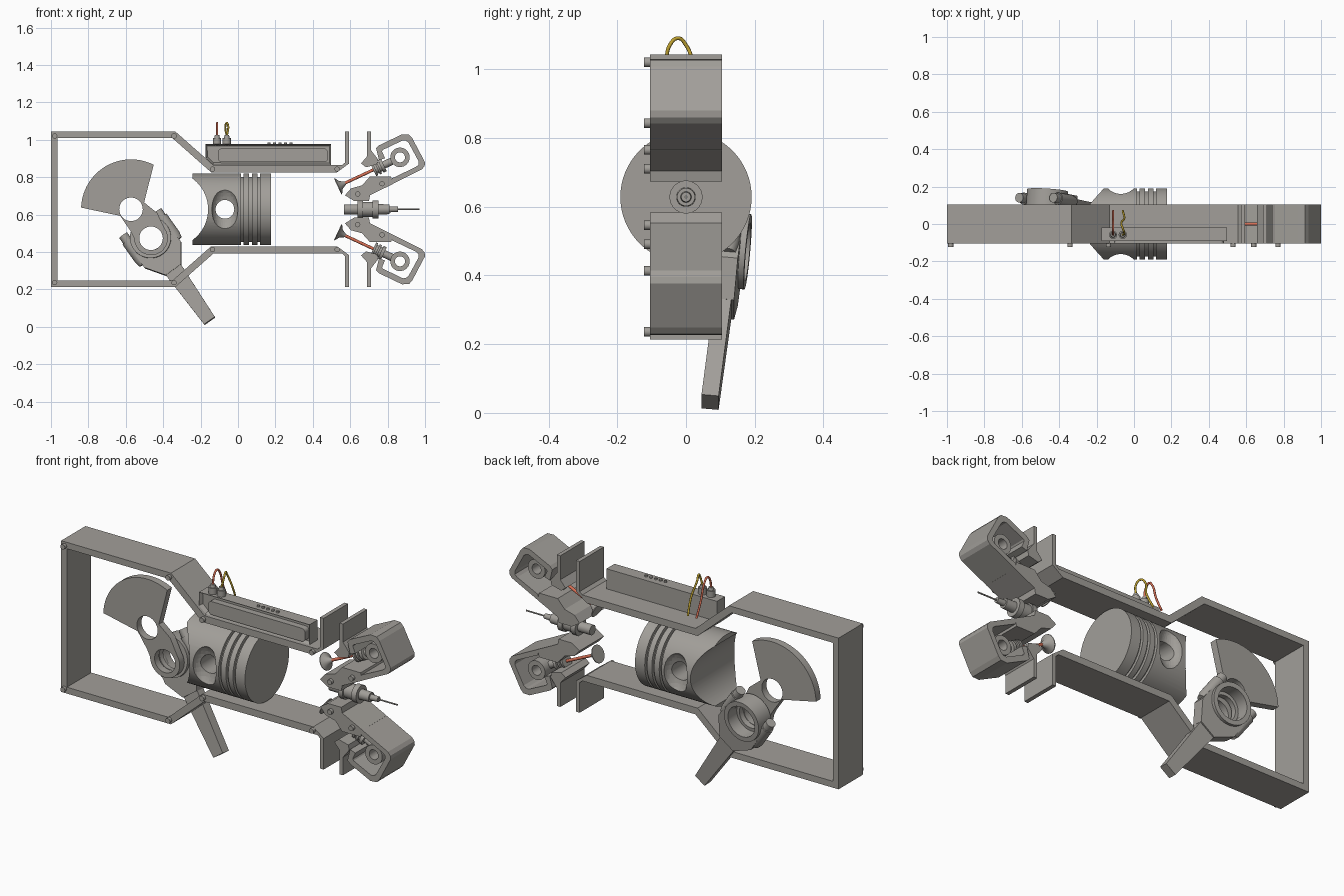
import bpy, bmesh, math
from mathutils import Vector, Matrix

if "Cube" in bpy.data.objects:
    bpy.data.objects.remove(bpy.data.objects["Cube"])

AX = 0.628   # height of the cylinder axis; profile heights are relative to it


def material(name, rgb):
    m = bpy.data.materials.new(name)
    m.diffuse_color = (*rgb, 1)
    m.use_nodes = True
    m.node_tree.nodes["Principled BSDF"].inputs["Base Color"].default_value = m.diffuse_color
    return m


GREY = material("warm_grey_metal", (0.36, 0.345, 0.32))
RED = material("copper_red", (0.68, 0.16, 0.09))
YELLOW = material("mustard_yellow", (0.52, 0.36, 0.03))


def finish(name, bm, mat, matrix=None, smooth=False):
    bmesh.ops.recalc_face_normals(bm, faces=bm.faces)
    me = bpy.data.meshes.new(name)
    bm.to_mesh(me)
    bm.free()
    ob = bpy.data.objects.new(name, me)
    bpy.context.collection.objects.link(ob)
    me.materials.append(mat)
    if matrix:
        me.transform(matrix)
    if smooth:
        smooth_shade(ob)
    return ob


def activate(ob):
    bpy.ops.object.select_all(action='DESELECT')
    ob.select_set(True)
    bpy.context.view_layer.objects.active = ob


def smooth_shade(ob):
    activate(ob)
    bpy.ops.object.shade_smooth_by_angle(angle=math.radians(35))


def prism(name, pts, y0, y1, matrix=Matrix.Translation((0, 0, AX)), mat=GREY, smooth=False, inset=None):
    """Extrude an (x, height) outline along y; inset recesses the front face."""
    bm = bmesh.new()
    a = [bm.verts.new((x, y0, h)) for x, h in pts]
    b = [bm.verts.new((x, y1, h)) for x, h in pts]
    front = bm.faces.new(a)
    bm.faces.new(b[::-1])
    for i in range(len(a)):
        j = (i + 1) % len(a)
        bm.faces.new((a[j], a[i], b[i], b[j]))
    bmesh.ops.recalc_face_normals(bm, faces=bm.faces)
    if inset:
        bmesh.ops.inset_region(bm, faces=[front], thickness=inset, depth=0)
        for v in front.verts:
            v.co.y += 0.02
    return finish(name, bm, mat, matrix, smooth)


def lathe(name, profile, origin, axis, mat=GREY, segs=32, closed=False, matrix=None):
    """Revolve (distance, radius) points about an axis."""
    bm = bmesh.new()
    rings = [[bm.verts.new((r * math.cos(k * math.tau / segs), r * math.sin(k * math.tau / segs), t))
              for k in range(segs)] for t, r in profile]
    pairs = list(zip(rings, rings[1:]))
    if closed:
        pairs.append((rings[-1], rings[0]))
    else:
        bm.faces.new(rings[0])
        bm.faces.new(rings[-1])
    for p, q in pairs:
        for k in range(segs):
            j = (k + 1) % segs
            bm.faces.new((p[k], p[j], q[j], q[k]))
    m = Matrix.Translation(origin) @ Vector(axis).to_track_quat('Z', 'Y').to_matrix().to_4x4()
    return finish(name, bm, mat, matrix @ m if matrix else m, True)


def cut(ob, *cutters):
    for c in cutters:
        c.hide_render = True
        mod = ob.modifiers.new("cut", 'BOOLEAN')
        mod.operation, mod.solver, mod.object = 'DIFFERENCE', 'EXACT', c
        activate(ob)
        bpy.ops.object.modifier_apply(modifier=mod.name)
        bpy.data.objects.remove(c)
    smooth_shade(ob)


def arc(cx, ch, r, a0, a1, n):
    return [(cx + r * math.cos(math.radians(a0 + (a1 - a0) * i / n)),
             ch + r * math.sin(math.radians(a0 + (a1 - a0) * i / n))) for i in range(n + 1)]


def flip(pts, s):
    return [(x, h * s) for x, h in pts]


# Engine casing: one open C-shaped wall, symmetric about the axis
half = [(-1, .415), (-.334, .415), (-.131, .236), (.556, .236), (.572, .25), (.572, .415),
        (.594, .415), (.594, .245), (.53, .198), (-.144, .198), (-.35, .38), (-.965, .38)]
prism("casing", half + flip(half, -1)[::-1], -.105, .105)

# Cylinder head halves, valves and bolts, mirrored above and below the axis
cover = [(.754, .262), (.738, .326), (.754, .342), (.877, .401), (.915, .399), (.932, .38),
         (1.0, .251), (.998, .232), (.984, .214), (.824, .134), (.824, .166), (.952, .227),
         (.966, .24), (.966, .256), (.912, .356), (.898, .367), (.882, .369), (.775, .318),
         (.770, .310), (.786, .273)]
port = [(.572, .075), (.604, .112), (.663, .128), (.706, .176), (.818, .176), (.829, .136),
        (.706, .075), (.70, .045), (.62, .045)]
flange = [(.69, .415), (.711, .415), (.711, .316), (.749, .267), (.743, .24), (.684, .225),
          (.658, .246), (.69, .283)]
bolts = [(-.98, .392), (-.342, .392), (-.136, .215), (.53, .215), (.64, .082), (.77, .137)]
for s, side in ((1, "upper"), (-1, "lower")):
    prism(side + "_valve_cover", flip(cover, s), -.105, .105)
    prism(side + "_port_block", flip(port, s), -.105, .105)
    prism(side + "_head_flange", flip(flange, s), -.105, .105)
    lathe(side + "_camshaft", [(-.06, .027), (-.06, .052), (.06, .052), (.06, .027)],
          (.866, 0, AX + .278 * s), (0, 1, 0), closed=True)
    base, up = (.533, 0, AX + .122 * s), (.906, 0, .423 * s)
    lathe(side + "_valve_head", [(0, .047), (.004, .047), (.02, .022), (.045, .009)], base, up)
    lathe(side + "_valve_stem", [(.03, .008), (.23, .008)], base, up, RED, 16)
    lathe(side + "_valve_spring", [(.21, .037), (.222, .037), (.222, .028), (.232, .028), (.232, .037),
          (.244, .037), (.244, .028), (.254, .028), (.254, .037), (.272, .037), (.272, .02), (.32, .02)],
          base, up)
    for i, (x, h) in enumerate(bolts):
        lathe(f"{side}_bolt_{i}", [(0, .014), (.028, .014)], (x, -.122, AX + h * s), (0, 1, 0), segs=12)

# Spark plug on the axis
lathe("spark_plug", [(.567, .027), (.64, .027), (.64, .048), (.668, .048), (.668, .04), (.72, .04),
                     (.72, .048), (.75, .048), (.75, .028), (.81, .026), (.81, .016), (.855, .014),
                     (.855, .004), (.97, .004)], (0, 0, AX), (1, 0, 0))

# Piston: ring grooves in the profile, then scalloped skirt, pin hole and side recesses
prof = [(-.243, .191)]
for g in (.015, .06, .103):
    prof += [(g, .191), (g, .174), (g + .014, .174), (g + .014, .191)]
piston = lathe("piston", prof + [(.176, .191)], (0, 0, AX), (1, 0, 0), segs=64)
cutters = [lathe("skirt_cutter", [(-.4, .204), (.4, .204)], (-.364, 0, AX), (0, 1, 0), segs=64),
           lathe("pin_cutter", [(-.4, .05), (.4, .05)], (-.07, 0, AX), (0, 1, 0))]
for s in (-1, 1):
    bm = bmesh.new()
    bmesh.ops.create_uvsphere(bm, u_segments=32, v_segments=16, radius=1)
    cutters.append(finish("recess_cutter", bm, GREY, Matrix.Translation((-.07, .195 * s, AX))
                          @ Matrix.Diagonal((.07, .06, .125, 1))))
cut(piston, *cutters)

# Crank web: counterweight fan joined to the crank pin eye
cx, px, ph = -.572, -.465, -.155
web = arc(cx, 0, .267, 63, 178, 28) + [(cx - .058, -.035), (cx, -.12)] + \
    arc(px, ph, .09, 180, 395, 20) + [(cx + .14, -.02), (cx + .07, .037)]
crank = prism("crank_web", web, .03, .07)
cut(crank, *[lathe("eye_cutter", [(-.4, .063), (.4, .063)], (x, 0, AX + h), (0, 1, 0))
             for x, h in ((cx, 0), (px, ph))])

# Connecting rod, tilted: local x is width, y thickness, z along the rod
z = Vector((-.313, .06, .441)).normalized()
x = Vector((.816, 0, .578)).normalized()
y = z.cross(x)
rod = Matrix.Translation((px, .13, AX + ph)) @ Matrix((x, y, z)).transposed().to_4x4()
prism("rod_shank", [(-.035, -.545), (.035, -.545), (.05, -.2), (-.05, -.2)], -.025, .025, rod)
shoulder = [(-.05, -.21), (-.12, -.11), (-.12, -.03), (-.1, -.04), (-.085, -.065), (-.05, -.09)]
prism("rod_shoulder", shoulder + [(-a, b) for a, b in shoulder[::-1]], -.033, .033, rod)
lathe("rod_big_end", [(-.05, .068), (-.05, .11), (.05, .11), (.05, .085), (-.02, .085), (-.02, .068)],
      (0, 0, 0), (0, 1, 0), closed=True, matrix=rod, segs=40)
for s in (-1, 1):
    lathe("rod_bolt_boss", [(-.09, .025), (-.06, .032), (.06, .032), (.06, .026), (.1, .026)],
          (.112 * s, 0, 0), (0, 0, 1), matrix=rod, segs=20)

# Ignition box with recessed front, rounded bar and vent studs
prism("ignition_box", [(-.174, .348), (.497, .348), (.497, .238), (-.135, .238), (-.174, .275)],
      -.09, -.02, inset=.012)
bar = arc(.46, .305, .02, 90, 0, 5) + arc(.46, .272, .02, 0, -90, 5) + \
    arc(-.087, .272, .02, -90, -180, 5) + arc(-.087, .305, .02, 180, 90, 5)
prism("front_bar", bar, -.105, -.065, smooth=True)
for i in range(5):
    lathe(f"vent_stud_{i}", [(0, .008), (.012, .008)], (.166 + .0293 * i, -.06, .972), (0, 0, 1), segs=12)

# Ignition terminals and looping leads
for name, wx, mat, sway in (("red", -.112, RED, 0), ("yellow", -.06, YELLOW, .008)):
    lathe(name + "_terminal", [(0, .022), (.04, .022), (.04, .015), (.055, .012)],
          (wx, -.058, .97), (0, 0, 1), segs=24)
    cu = bpy.data.curves.new(name + "_lead", 'CURVE')
    cu.dimensions, cu.bevel_depth, cu.bevel_resolution = '3D', .0055, 2
    sp = cu.splines.new('BEZIER')
    path = [(0, -.058, 1.02), (sway, -.047, 1.07), (0, -.023, 1.09), (-sway, 0, 1.07),
            (sway, .03, .985), (0, .07, .9)]
    sp.bezier_points.add(len(path) - 1)
    for bp, (dx, wy, wz) in zip(sp.bezier_points, path):
        bp.co = (wx + dx, wy, wz)
        bp.handle_left_type = bp.handle_right_type = 'AUTO'
    cu.materials.append(mat)
    ob = bpy.data.objects.new(name + "_lead", cu)
    bpy.context.collection.objects.link(ob)
    activate(ob)
    bpy.ops.object.convert(target='MESH')
